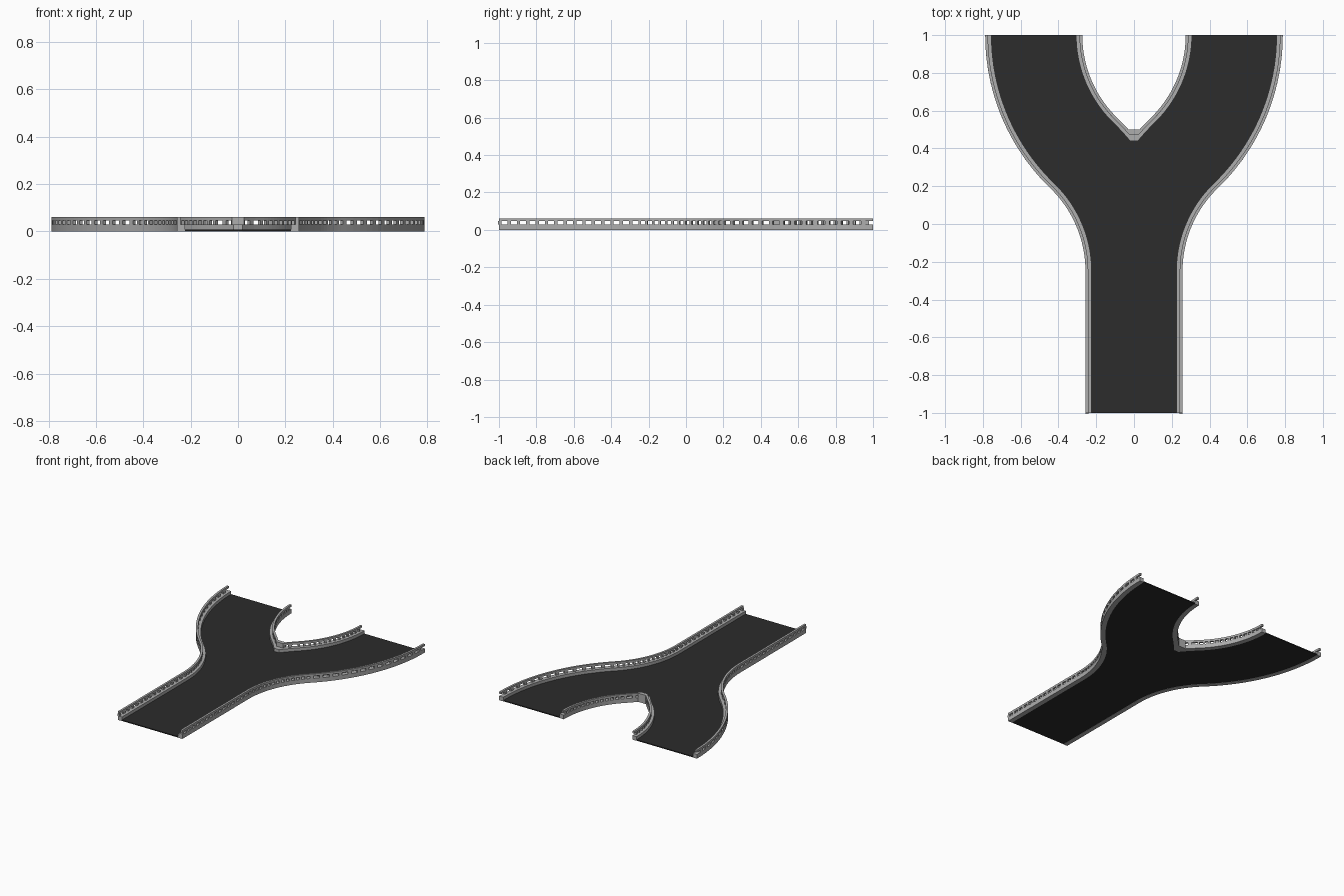
import bpy, bmesh, math

cube = bpy.data.objects.get("Cube")
if cube:
    bpy.data.objects.remove(cube)

R = 0.869                      # bend radius of each lane centre line
STEM = 0.75                    # straight length before the fork
TURN = math.radians(46)
END = STEM + 2 * R * TURN      # full path length
EDGE, WEB, LEDGE = 0.257, 0.242, 0.224   # distances from the centre line
PITCH, POST = 0.05, 0.018
Z_LEDGE, Z_SLOT, Z_TOP = 0.03, 0.047, 0.062


def material(name, value):
    m = bpy.data.materials.new(name)
    m.use_nodes = True
    color = (value, value, value, 1)
    m.diffuse_color = color
    m.node_tree.nodes["Principled BSDF"].inputs["Base Color"].default_value = color
    return m


GREY = material("rail grey", 0.42)
BLACK = material("belt black", 0.025)


def point(s, d):
    """Left lane: point at path length s, d to the right of the centre line."""
    if s <= STEM:
        return d, s - 1
    a = (s - STEM) / R
    if a <= TURN:
        return -R + (R + d) * math.cos(a), STEM - 1 + (R + d) * math.sin(a)
    a = 2 * TURN - a
    cx = -R + 2 * R * math.cos(TURN)
    cy = STEM - 1 + 2 * R * math.sin(TURN)
    return cx - (R - d) * math.cos(a), cy - (R - d) * math.sin(a)


def crotch(d):
    """Path length where the inner side is cut off beside the nose."""
    half = 0.02 + 0.01 * (d - LEDGE) / (EDGE - LEDGE)
    return STEM + R * math.acos((R - half) / (R + d))


def line(d, s0, s1, count):
    return [point(s0 + (s1 - s0) * i / count, d) for i in range(count + 1)]


def strip(bm, a, b, z0, z1):
    """Closed bar between two matching plan lines."""
    rings = []
    for p, q in zip(a, b):
        rings.append([bm.verts.new((*xy, z)) for xy, z in
                      ((p, z0), (q, z0), (q, z1), (p, z1))])
    for r, t in zip(rings, rings[1:]):
        for k in range(4):
            n = (k + 1) % 4
            bm.faces.new((r[k], r[n], t[n], t[k]))
    bm.faces.new(rings[0])
    bm.faces.new(rings[-1][::-1])


def finish(name, bm, mat, mirror=True):
    bmesh.ops.recalc_face_normals(bm, faces=bm.faces)
    mesh = bpy.data.meshes.new(name)
    bm.to_mesh(mesh)
    bm.free()
    mesh.materials.append(mat)
    obj = bpy.data.objects.new(name, mesh)
    bpy.context.collection.objects.link(obj)
    if mirror:
        obj.modifiers.new("mirror", "MIRROR").use_mirror_merge = False
    return obj


def rail(name, side, start, count):
    """Ledge, slotted web and top bar along one side of a lane."""
    bm = bmesh.new()

    def bar(d0, d1, z0, z1):
        strip(bm, line(side * d0, start(d0), END, count),
              line(side * d1, start(d1), END, count), z0, z1)

    bar(LEDGE, EDGE, 0, Z_LEDGE)
    bar(WEB, EDGE, Z_SLOT, Z_TOP)
    s = END - PITCH + POST / 2
    while s > start(EDGE):
        strip(bm, line(side * WEB, s - POST / 2, s + POST / 2, 1),
              line(side * EDGE, s - POST / 2, s + POST / 2, 1), Z_LEDGE, Z_SLOT)
        s -= PITCH
    return finish(name, bm, GREY)


rail("outer_rails", -1, lambda d: 0, 66)
rail("inner_rails", 1, crotch, 28)

# Solid nose joining the two inner rails
bm = bmesh.new()
for d, z0, z1 in ((LEDGE, 0, Z_LEDGE), (WEB, Z_LEDGE, Z_TOP)):
    a, b = point(crotch(d), d), point(crotch(EDGE), EDGE)
    strip(bm, [a, (-a[0], a[1])], [b, (-b[0], b[1])], z0, z1)
finish("fork_nose", bm, GREY, mirror=False)

# Thin forked belt lying between the rails
bm = bmesh.new()
d = LEDGE + 0.004
half = line(-d, 0, END, 66) + line(d, crotch(d), END, 28)[::-1]
outline = half + [(-x, y) for x, y in reversed(half)]
face = bm.faces.new([bm.verts.new((x, y, 0.001)) for x, y in outline])
top = bmesh.ops.extrude_face_region(bm, geom=[face])["geom"]
for v in (g for g in top if isinstance(g, bmesh.types.BMVert)):
    v.co.z = 0.008
bmesh.ops.triangulate(bm, faces=[f for f in bm.faces if len(f.verts) > 4])
finish("belt", bm, BLACK, mirror=False)
